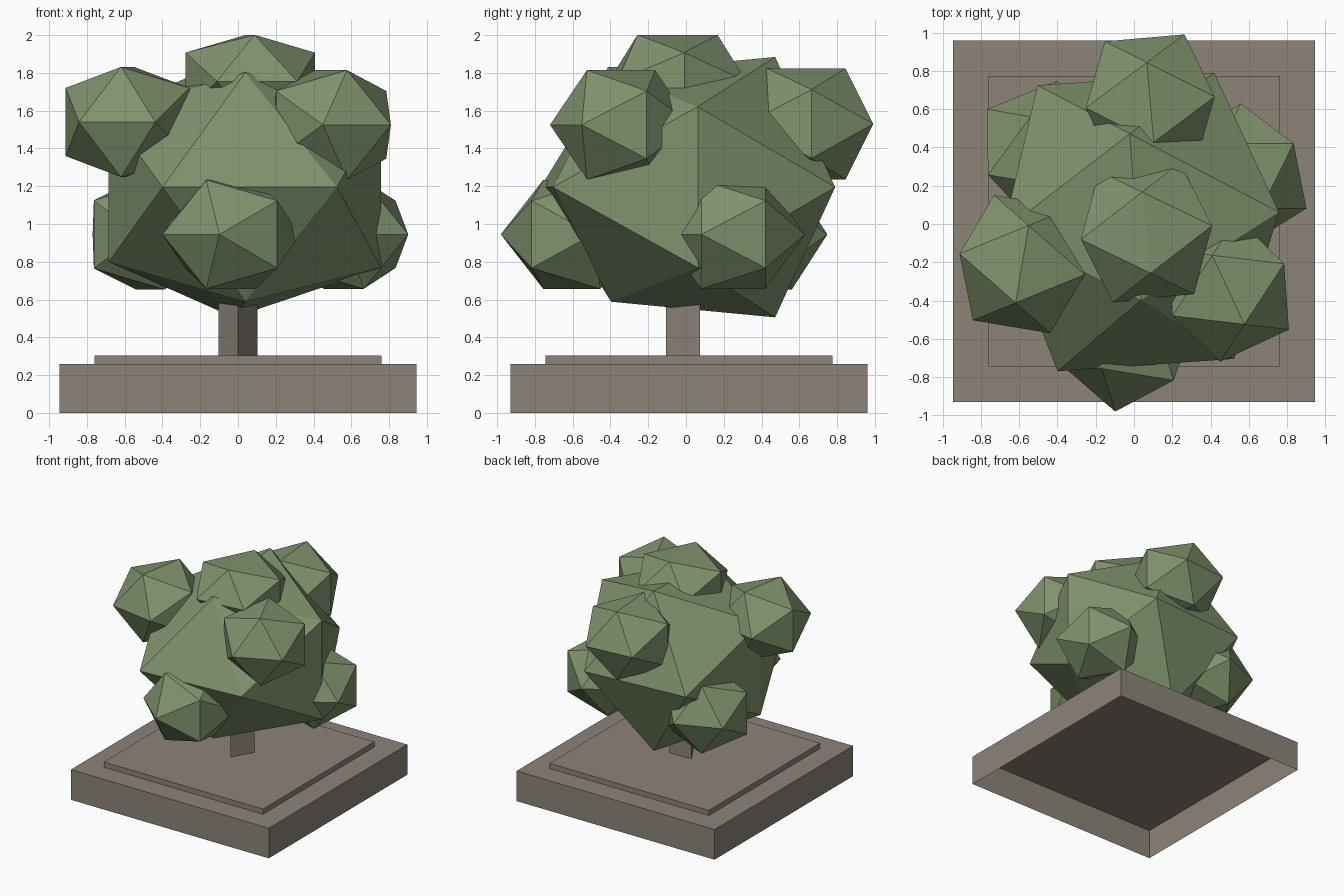
import bpy, bmesh
from math import radians, sin, cos, sqrt
from mathutils import Vector, Matrix

cube = bpy.data.objects.get("Cube")
if cube:
    bpy.data.objects.remove(cube, do_unlink=True)

PHI = (1 + sqrt(5)) / 2


def material(name, rgb):
    m = bpy.data.materials.new(name)
    m.use_nodes = True
    color = (*rgb, 1)
    m.diffuse_color = color
    bsdf = next(n for n in m.node_tree.nodes if n.type == 'BSDF_PRINCIPLED')
    bsdf.inputs["Base Color"].default_value = color
    bsdf.inputs["Roughness"].default_value = 0.9
    return m


LEAF = material("leaf_green", (0.215, 0.29, 0.152))
STONE = material("stone_taupe", (0.26, 0.23, 0.19))


def finish(name, bm, mat):
    bmesh.ops.recalc_face_normals(bm, faces=bm.faces)
    mesh = bpy.data.meshes.new(name)
    bm.to_mesh(mesh)
    bm.free()
    mesh.materials.append(mat)
    obj = bpy.data.objects.new(name, mesh)
    bpy.context.collection.objects.link(obj)
    return obj


def prism(name, points, z0, z1, mat):
    """Upright prism, open underneath."""
    bm = bmesh.new()
    low = [bm.verts.new((x, y, z0)) for x, y in points]
    high = [bm.verts.new((x, y, z1)) for x, y in points]
    n = len(points)
    for i in range(n):
        j = (i + 1) % n
        bm.faces.new((low[i], low[j], high[j], high[i]))
    bm.faces.new(high)
    return finish(name, bm, mat)


def square(half, cy):
    return [(-half, cy - half), (half, cy - half), (half, cy + half), (-half, cy + half)]


def leaf_clump(name, center, size, flat, turn, front=1.0, right=1.0):
    """Flattened icosahedron from three golden rectangles, turned about z.
    front and right pull in the vertices on those sides."""
    bm = bmesh.new()
    spin = Matrix.Rotation(radians(turn), 3, 'Z')
    for a in (-1, 1):
        for b in (-1, 1):
            corners = (((a, b * PHI, 0), 1),
                       ((0, a, b * PHI), front if a < 0 else 1),
                       ((a * PHI, 0, b), right if a < 0 else 1))
            for co, pull in corners:
                p = spin @ (Vector(co) * size * pull)
                p.z *= flat
                bm.verts.new(p + Vector(center))
    bmesh.ops.convex_hull(bm, input=bm.verts)
    return finish(name, bm, LEAF)


# Stepped plinth and three-sided trunk
MID = 0.015
prism("plinth", square(0.945, MID), 0, 0.26, STONE)
prism("plinth_step", square(0.76, MID), 0.26, 0.305, STONE)
trunk = [(0.12 * cos(radians(a)), MID + 0.12 * sin(radians(a))) for a in (-90, 30, 150)]
prism("trunk", trunk, 0.305, 0.8, STONE)

# Large central crown
leaf_clump("crown_core", (0.01, 0.01, 1.195), 0.463, 0.92, 4, front=0.88, right=0.93)

# Smaller clumps around it: name, center, size, flattening, turn
CLUMPS = (
    ("crown_top", (0.065, -0.045, 1.755), 0.213, 0.715, 6),
    ("upper_right_clump", (-0.585, -0.21, 1.54), 0.205, 0.88, -9.5),
    ("upper_left_clump", (0.493, -0.344, 1.525), 0.199, 0.9, 25),
    ("upper_back_clump", (0.085, 0.636, 1.53), 0.209, 0.87, 5),
    ("lower_left_clump", (0.56, 0.25, 0.945), 0.2, 0.89, 32),
    ("lower_right_clump", (-0.466, 0.377, 0.945), 0.198, 0.91, 22),
    ("lower_front_clump", (-0.037, -0.605, 0.945), 0.2, 0.89, -41),
)
for clump in CLUMPS:
    leaf_clump(*clump)
